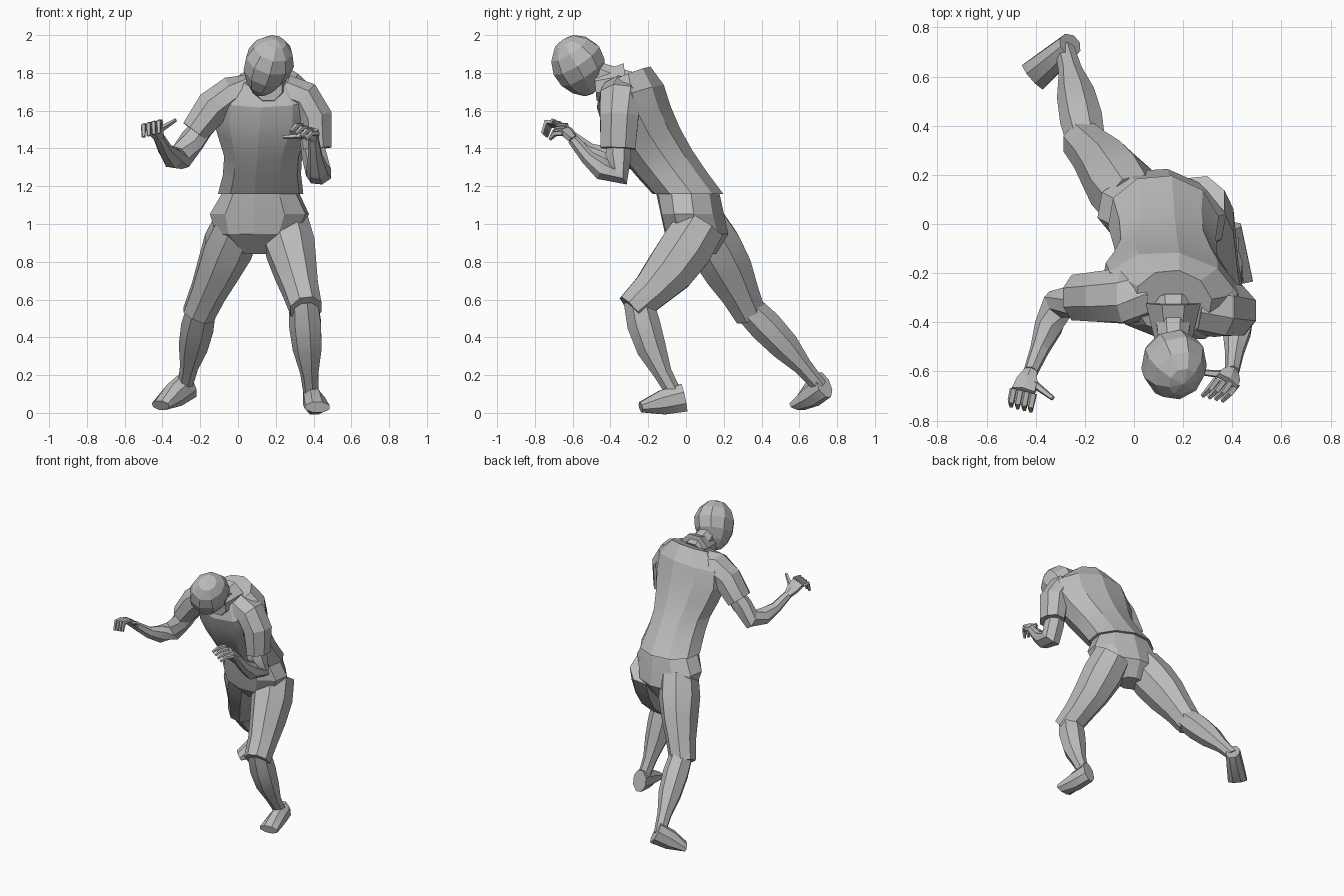
import bpy, bmesh
from math import sin, cos, pi, radians
from mathutils import Vector, Euler

cube = bpy.data.objects.get("Cube")
if cube:
    bpy.data.objects.remove(cube)

grey = bpy.data.materials.new("plain grey")
grey.use_nodes = True
grey_value = (.5, .5, .5, 1)
grey.diffuse_color = grey_value
grey.node_tree.nodes["Principled BSDF"].inputs["Base Color"].default_value = grey_value

SIDEWAYS = Vector((1, 0, 0))
UP = Vector((0, 0, 1))


def finish(name, bm, angle=20):
    """Turn a bmesh into a shaded object."""
    bmesh.ops.recalc_face_normals(bm, faces=bm.faces)
    mesh = bpy.data.meshes.new(name)
    bm.to_mesh(mesh)
    bm.free()
    mesh.materials.append(grey)
    part = bpy.data.objects.new(name, mesh)
    bpy.context.collection.objects.link(part)
    bpy.ops.object.select_all(action='DESELECT')
    part.select_set(True)
    bpy.context.view_layer.objects.active = part
    bpy.ops.object.shade_smooth_by_angle(angle=radians(angle))


def loft(name, rings, sides):
    """Skin elliptical rings given as (centre, half-axis u, half-axis v)."""
    bm = bmesh.new()
    loops = []
    for centre, u, v in rings:
        turns = [2 * pi * (i + .5) / sides for i in range(sides)]
        loops.append([bm.verts.new(centre + u * cos(t) + v * sin(t)) for t in turns])
    for low, high in zip(loops, loops[1:]):
        for i in range(sides):
            j = (i + 1) % sides
            bm.faces.new((low[i], low[j], high[j], high[i]))
    bm.faces.new(loops[0])
    bm.faces.new(loops[-1])
    finish(name, bm)


def between(start, end, count, bow=Vector()):
    """Evenly spaced points from start to end, bowed sideways in the middle."""
    steps = [i / (count - 1) for i in range(count)]
    return [start.lerp(end, f) + bow * sin(pi * f) for f in steps]


def limb(name, path, widths, depths=None, sides=8, across=SIDEWAYS):
    """Tube whose rings stand square to the path."""
    rings = []
    for i, (point, width, depth) in enumerate(zip(path, widths, depths or widths)):
        along = (path[min(i + 1, len(path) - 1)] - path[max(i - 1, 0)]).normalized()
        u = (across - along * along.dot(across)).normalized()
        rings.append((point, u * width, along.cross(u) * depth))
    loft(name, rings, sides)


def trunk(name, path, widths, max_depth, final_pitch):
    """Body section, turned toward the leading leg and pitching forward."""
    yaw = radians(-10)
    rings = []
    for i, (point, width) in enumerate(zip(path, widths)):
        pitch = radians(final_pitch) * i / (len(path) - 1)
        u = Vector((cos(yaw), sin(yaw), 0))
        v = Vector((-sin(yaw) * cos(pitch), cos(yaw) * cos(pitch), sin(pitch)))
        rings.append((point, u * width, v * min(width * .9, max_depth)))
    loft(name, rings, 10)


def leg(side, hip, knee, ankle, heel, toe, thigh_bow, shin_bow):
    """Shorts leg, shin and foot."""
    hip, knee, ankle, heel, toe, thigh_bow, shin_bow = map(
        Vector, (hip, knee, ankle, heel, toe, thigh_bow, shin_bow))
    limb(side + "_shorts_leg", between(hip, knee, 5, thigh_bow),
         (.13, .14, .12, .1, .09), (.14, .15, .14, .11, .09))
    limb(side + "_shin", between(hip.lerp(knee, .9), ankle, 5, shin_bow),
         (.08, .09, .08, .05, .04), sides=7)
    limb(side + "_foot", between(heel, toe, 3), (.05, .06, .07), (.08, .07, .03),
         across=(toe - heel).cross(UP))


def arm(side, shoulder, cuff, elbow, wrist, bow):
    """Loose short sleeve over a bent arm."""
    shoulder, cuff, elbow, wrist, bow = map(Vector, (shoulder, cuff, elbow, wrist, bow))
    limb(side + "_sleeve", between(shoulder, cuff, 4, bow), (.1, .1, .1, .08),
         (.11, .12, .11, .1))
    upper_arm = between(shoulder.lerp(cuff, .8), elbow, 3)
    forearm = between(elbow, wrist, 4, UP * -.04)
    limb(side + "_arm", upper_arm + forearm[1:], (.06, .07, .07, .06, .04, .03), sides=7)


def hand(side, wrist, knuckle, spread, reach, curl, thumb):
    """Palm, four curled fingers and a thumb."""
    wrist, knuckle, spread, reach, curl, thumb = map(
        Vector, (wrist, knuckle, spread, reach, curl, thumb))
    limb(side + "_palm", between(wrist, knuckle, 3), (.03, .05, .055),
         (.025, .025, .02), sides=6, across=spread)
    for number, place in enumerate(between(-spread, spread, 4), start=1):
        root = knuckle + place
        bend = root + reach
        limb(f"{side}_finger_{number}", (root, bend, bend + curl),
             (.016, .015, .01), sides=5, across=spread)
    limb(side + "_thumb", between(wrist.lerp(knuckle, .4), thumb, 3),
         (.02, .015, .01), sides=5, across=UP)


# Trunk: shirt, hips, neck and collar
waist = Vector((.12, .01, 1.16))
neck_base = Vector((.16, -.32, 1.78))
crotch = Vector((.1, .08, .84))
skull = Vector((.16, -.56, 1.84))
trunk("shirt", between(waist, neck_base, 7, Vector((0, -.06, 0))),
      (.23, .21, .21, .25, .29, .28, .16), .19, 22)
trunk("hips", between(crotch, waist, 4), (.09, .23, .27, .21), .17, 0)
limb("neck", between(neck_base - UP * .05, skull, 3), (.09, .07, .06))
limb("collar", between(neck_base - UP * .04, skull - UP * .12, 4)[:3], (.12, .1, .08))

# Head: faceted egg with a narrow jaw, bowed and rolled
bm = bmesh.new()
bmesh.ops.create_uvsphere(bm, u_segments=9, v_segments=7, radius=1)
tilt = Euler(map(radians, (30, 22, -8))).to_matrix()
for vert in bm.verts:
    x, y, z = vert.co
    jaw = min(z, 0)
    x *= 1 + .3 * jaw
    y = y * (1 + .25 * jaw) + .2 * jaw
    vert.co = skull + tilt @ Vector((x * .135, y * .15, z * .17))
finish("head", bm, angle=10)

# Leading leg on the left, pushing leg on the right
leg("left", hip=(.25, .08, 1), knee=(.36, -.29, .55), ankle=(.39, -.05, .08),
    heel=(.39, -.01, .08), toe=(.42, -.24, .03),
    thigh_bow=(0, .02, -.02), shin_bow=(0, -.03, 0))
leg("right", hip=(0, .08, 1), knee=(-.21, .34, .52), ankle=(-.28, .71, .14),
    heel=(-.26, .73, .15), toe=(-.41, .6, .04),
    thigh_bow=(0, .01, 0), shin_bow=(0, .01, 0))

# Arms raised in guard
left_wrist = (.4, -.6, 1.45)
right_wrist = (-.42, -.6, 1.46)
arm("left", shoulder=(.25, -.34, 1.69), cuff=(.42, -.36, 1.4),
    elbow=(.43, -.36, 1.26), wrist=left_wrist, bow=(.05, 0, .08))
arm("right", shoulder=(.06, -.29, 1.69), cuff=(-.23, -.3, 1.49),
    elbow=(-.31, -.33, 1.35), wrist=right_wrist, bow=(0, 0, .07))
hand("left", left_wrist, knuckle=(.38, -.64, 1.5), spread=(-.04, .01, .02),
     reach=(-.03, -.04, 0), curl=(-.03, -.03, -.03), thumb=(.24, -.6, 1.46))
hand("right", right_wrist, knuckle=(-.45, -.68, 1.53), spread=(.04, -.01, .01),
     reach=(-.01, -.05, 0), curl=(0, -.02, -.06), thumb=(-.33, -.71, 1.55))
